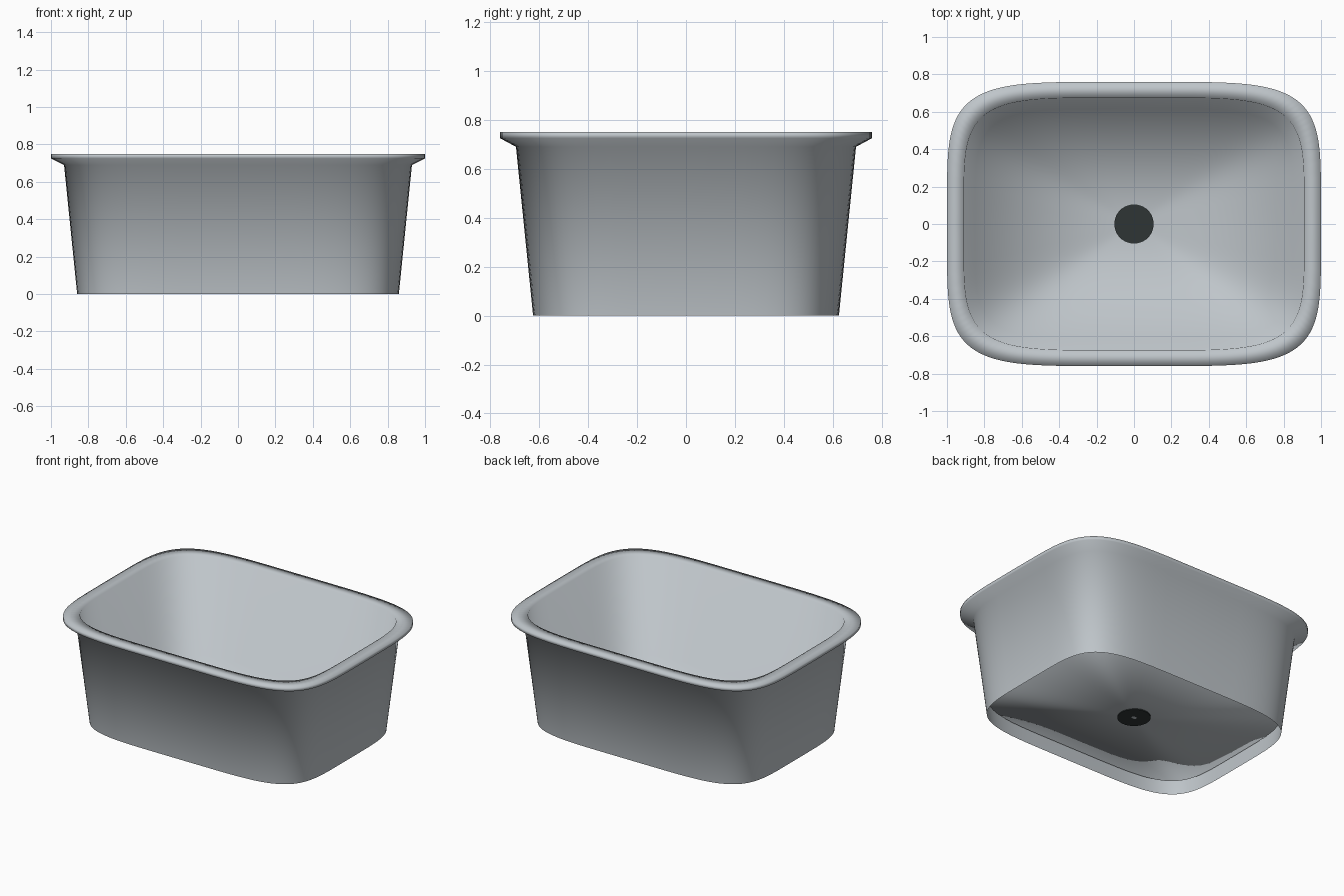
import bpy
import bmesh
import math

if "Cube" in bpy.data.objects:
    bpy.data.objects.remove(bpy.data.objects["Cube"], do_unlink=True)

SEGMENTS = 96
EXPONENT = 5.0


def material(name, colour):
    mat = bpy.data.materials.new(name)
    mat.use_nodes = True
    mat.diffuse_color = (*colour, 1)
    mat.node_tree.nodes["Principled BSDF"].inputs["Base Color"].default_value = (*colour, 1)
    return mat


def rounded_ring(bm, half_x, half_y, z):
    """Superellipse loop of vertices: a rectangle with soft corners."""
    ring = []
    for i in range(SEGMENTS):
        t = 2 * math.pi * i / SEGMENTS
        c, s = math.cos(t), math.sin(t)
        x = math.copysign(abs(c) ** (2 / EXPONENT), c) if abs(c) > 1e-6 else 0
        y = math.copysign(abs(s) ** (2 / EXPONENT), s) if abs(s) > 1e-6 else 0
        ring.append(bm.verts.new((half_x * x, half_y * y, z)))
    return ring


def finish(bm, name, mat):
    mesh = bpy.data.meshes.new(name)
    bm.to_mesh(mesh)
    bm.free()
    mesh.materials.append(mat)
    obj = bpy.data.objects.new(name, mesh)
    bpy.context.collection.objects.link(obj)
    return obj


enamel = material("pale grey enamel", (0.52, 0.56, 0.59))
dark = material("dark drain", (0.028, 0.036, 0.036))

# Basin shell: open-bottomed outer wall, flared rim, inner wall
sections = [
    (0.86, 0.625, 0.0),
    (0.93, 0.695, 0.69),
    (1.0, 0.76, 0.725),
    (1.0, 0.76, 0.75),
    (0.91, 0.675, 0.75),
    (0.85, 0.615, 0.09),
]
bm = bmesh.new()
rings = [rounded_ring(bm, *section) for section in sections]
for a, b in zip(rings, rings[1:]):
    for i in range(SEGMENTS):
        j = (i + 1) % SEGMENTS
        bm.faces.new((a[i], a[j], b[j], b[i]))

# Floor falling gently to the centre
apex = bm.verts.new((0, 0, 0.04))
floor_edge = rings[-1]
for i in range(SEGMENTS):
    bm.faces.new((floor_edge[i], floor_edge[(i + 1) % SEGMENTS], apex))
for face in bm.faces:
    face.smooth = True
finish(bm, "basin", enamel)

# Drain plug
bm = bmesh.new()
bmesh.ops.create_cone(bm, cap_ends=True, segments=48, radius1=0.105,
                      radius2=0.105, depth=0.014)
for face in bm.faces:
    face.smooth = len(face.verts) == 4
drain = finish(bm, "drain", dark)
drain.location.z = 0.048
for edge in drain.data.edges:
    edge.use_edge_sharp = abs(drain.data.vertices[edge.vertices[0]].co.z
                              - drain.data.vertices[edge.vertices[1]].co.z) < 0.001
